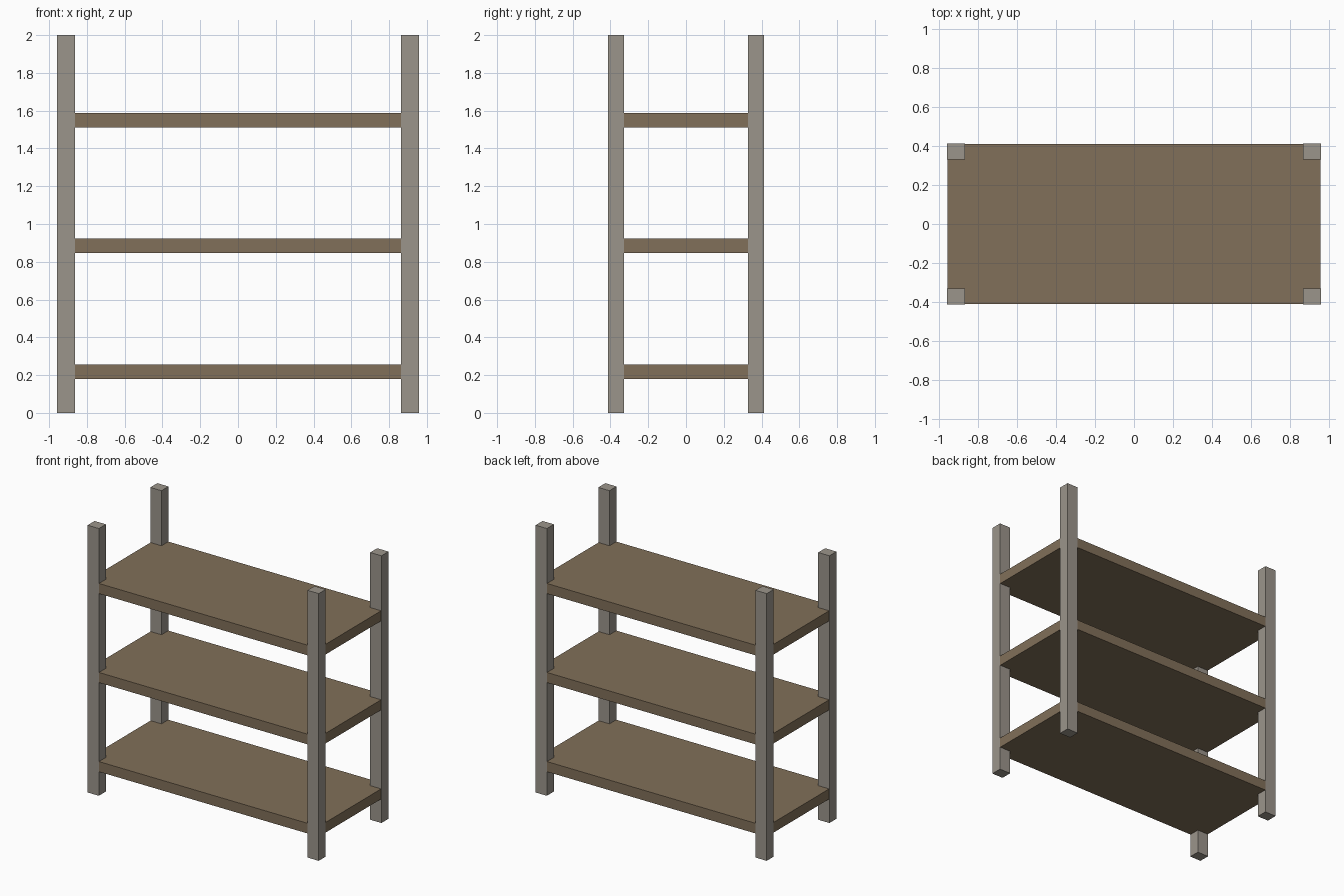
import bpy

if "Cube" in bpy.data.objects:
    bpy.data.objects.remove(bpy.data.objects["Cube"])

HALF_X, HALF_Y = 0.957, 0.412    # outer half sizes of the rack
POST_X, POST_Y = 0.093, 0.083    # post cross-section
SHELF_T = 0.076                  # shelf thickness


def material(name, color):
    mat = bpy.data.materials.new(name)
    mat.diffuse_color = color
    mat.use_nodes = True
    mat.node_tree.nodes["Principled BSDF"].inputs["Base Color"].default_value = mat.diffuse_color
    return mat


def box(name, center, size, mat):
    bpy.ops.mesh.primitive_cube_add(size=1, location=center)
    ob = bpy.context.object
    ob.name = name
    ob.scale = size
    bpy.ops.object.transform_apply(location=False, rotation=False, scale=True)
    ob.data.materials.append(mat)
    return ob


metal = material("post_grey", (0.33, 0.30, 0.26, 1))
wood = material("shelf_brown", (0.22, 0.16, 0.10, 1))

# Four corner posts
for side, sx in (("left", -1), ("right", 1)):
    for end, sy in (("front", -1), ("back", 1)):
        box(f"{end}_{side}_post",
            (sx * (HALF_X - POST_X / 2), sy * (HALF_Y - POST_Y / 2), 1.0),
            (POST_X, POST_Y, 2.0), metal)

# Three shelves, a hair inside the outer post faces
for name, z in (("lower", 0.217), ("middle", 0.884), ("upper", 1.55)):
    box(f"{name}_shelf", (0, 0, z),
        (2 * HALF_X - 0.004, 2 * HALF_Y - 0.004, SHELF_T), wood)
